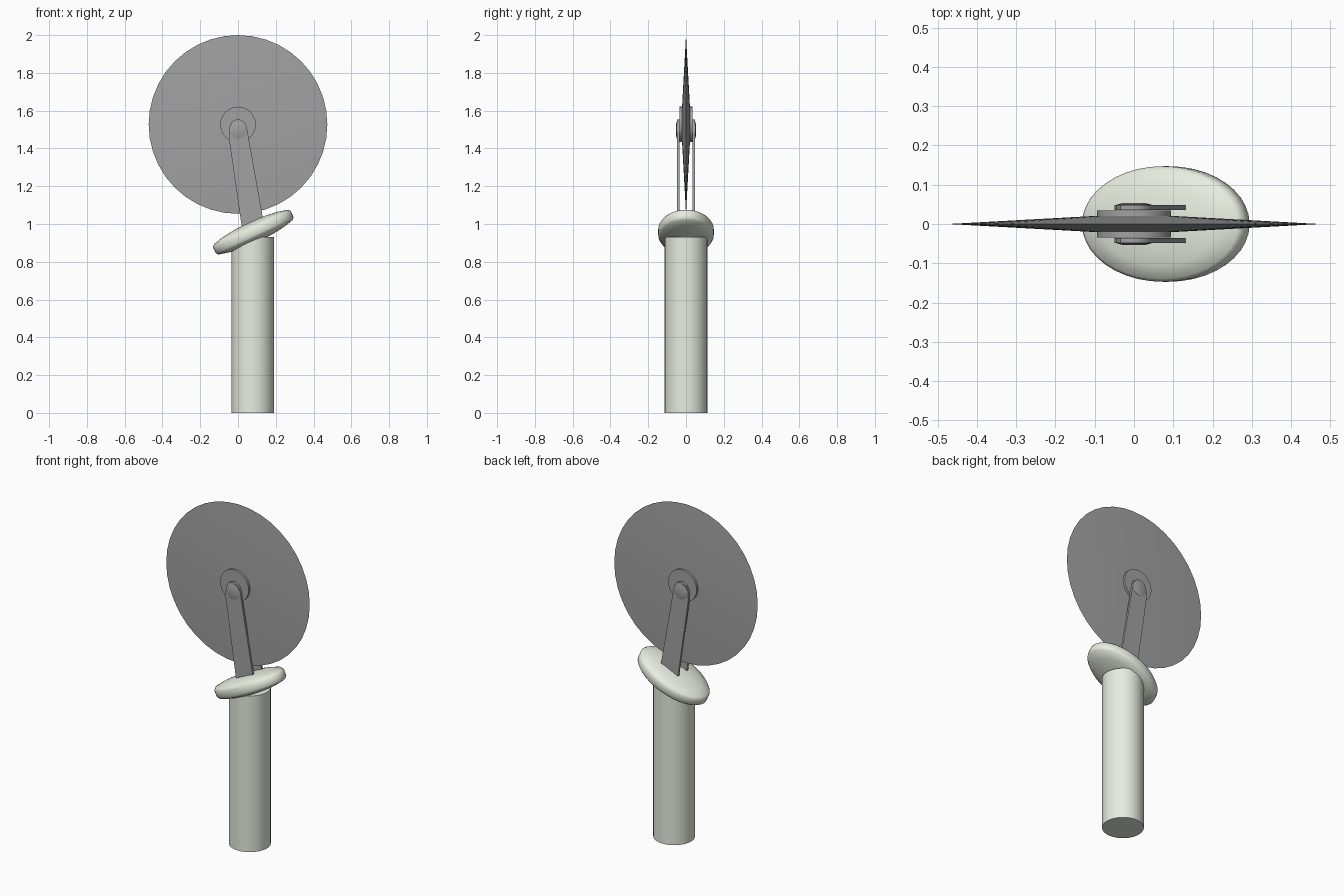
import bpy, bmesh
from math import cos, sin, pi, radians
from mathutils import Matrix, Vector

if "Cube" in bpy.data.objects:
    bpy.data.objects.remove(bpy.data.objects["Cube"])


def material(name, rgb):
    m = bpy.data.materials.new(name)
    m.diffuse_color = (*rgb, 1)
    m.use_nodes = True
    m.node_tree.nodes["Principled BSDF"].inputs["Base Color"].default_value = m.diffuse_color
    return m


STEEL = material("steel", (0.36, 0.36, 0.36))
CREAM = material("pale_plastic", (0.80, 0.84, 0.74))


def finish(name, bm, mat, angle):
    bmesh.ops.recalc_face_normals(bm, faces=bm.faces)
    me = bpy.data.meshes.new(name)
    bm.to_mesh(me)
    bm.free()
    ob = bpy.data.objects.new(name, me)
    bpy.context.collection.objects.link(ob)
    me.materials.append(mat)
    bpy.ops.object.select_all(action='DESELECT')
    bpy.context.view_layer.objects.active = ob
    ob.select_set(True)
    bpy.ops.object.shade_smooth_by_angle(angle=radians(angle))
    return ob


def lathe(name, profile, mat, matrix, sides=32, angle=40):
    """Rings of (radius, height); zero radius makes a point."""
    bm = bmesh.new()
    rings = []
    for r, h in profile:
        n = sides if r > 0 else 1
        rings.append([bm.verts.new(matrix @ Vector((r * cos(2 * pi * i / sides),
                                                    r * sin(2 * pi * i / sides), h)))
                      for i in range(n)])
    for a, b in zip(rings, rings[1:]):
        for i in range(sides):
            j = (i + 1) % sides
            quad = [a[i % len(a)], a[j % len(a)], b[j % len(b)], b[i % len(b)]]
            bm.faces.new(list(dict.fromkeys(quad)))
    for ring in (rings[0], rings[-1]):
        if len(ring) > 1:
            bm.faces.new(ring)
    return finish(name, bm, mat, angle)


# handle, running up into the tilted guard
lathe("handle", [(0.113, 0), (0.113, 0.93)], CREAM, Matrix.Translation((0.078, 0, 0)))

# tilted oval guard
tilt = (Matrix.Translation((0.081, 0, 0.957)) @ Matrix.Rotation(radians(-25), 4, 'Y')
        @ Matrix.Diagonal((0.227, 0.147, 1, 1)))
lathe("guard", [(0, -0.055), (0.4, -0.053), (0.72, -0.043), (0.95, -0.03), (1, -0.018),
                (1, 0.018), (0.95, 0.03), (0.72, 0.043), (0.4, 0.053), (0, 0.055)],
      CREAM, tilt, 40, 50)

# lens-shaped cutting wheel, thin at the rim
AXLE = Matrix.Translation((0, 0, 1.527))
lathe("cutting_wheel", [(0, -0.026), (0.473, 0), (0, 0.026)], STEEL,
      AXLE @ Matrix.Rotation(pi / 2, 4, 'X'), 40, 30)

# fork arm outline in the front view: rounded head, straight sides
outline = [(0.02, 0.985), (0.132, 1.03), (0.052, 1.48), (0.046, 1.515), (0.034, 1.54),
           (0.012, 1.553), (-0.012, 1.553), (-0.034, 1.54), (-0.046, 1.51), (-0.049, 1.46)]

for side, label in ((-1, "front"), (1, "back")):
    turn = Matrix.Rotation(-side * pi / 2, 4, 'X')
    # hub washer
    lathe(label + "_washer", [(0.094, 0.016), (0.094, 0.034)], STEEL, AXLE @ turn, 32, 40)
    # fork arm
    bm = bmesh.new()
    face = bm.faces.new([bm.verts.new((x, side * 0.035, z)) for x, z in outline])
    out = bmesh.ops.extrude_face_region(bm, geom=[face], use_keep_orig=True)
    moved = [g for g in out["geom"] if isinstance(g, bmesh.types.BMVert)]
    bmesh.ops.translate(bm, verts=moved, vec=(0, side * 0.013, 0))
    finish(label + "_fork_arm", bm, STEEL, 35)
    # shallow domed axle end on the arm head
    lathe(label + "_axle_end", [(0.045, 0.04), (0.045, 0.049), (0.026, 0.054)], STEEL,
          Matrix.Translation((0, 0, 1.497)) @ turn, 20, 60)
